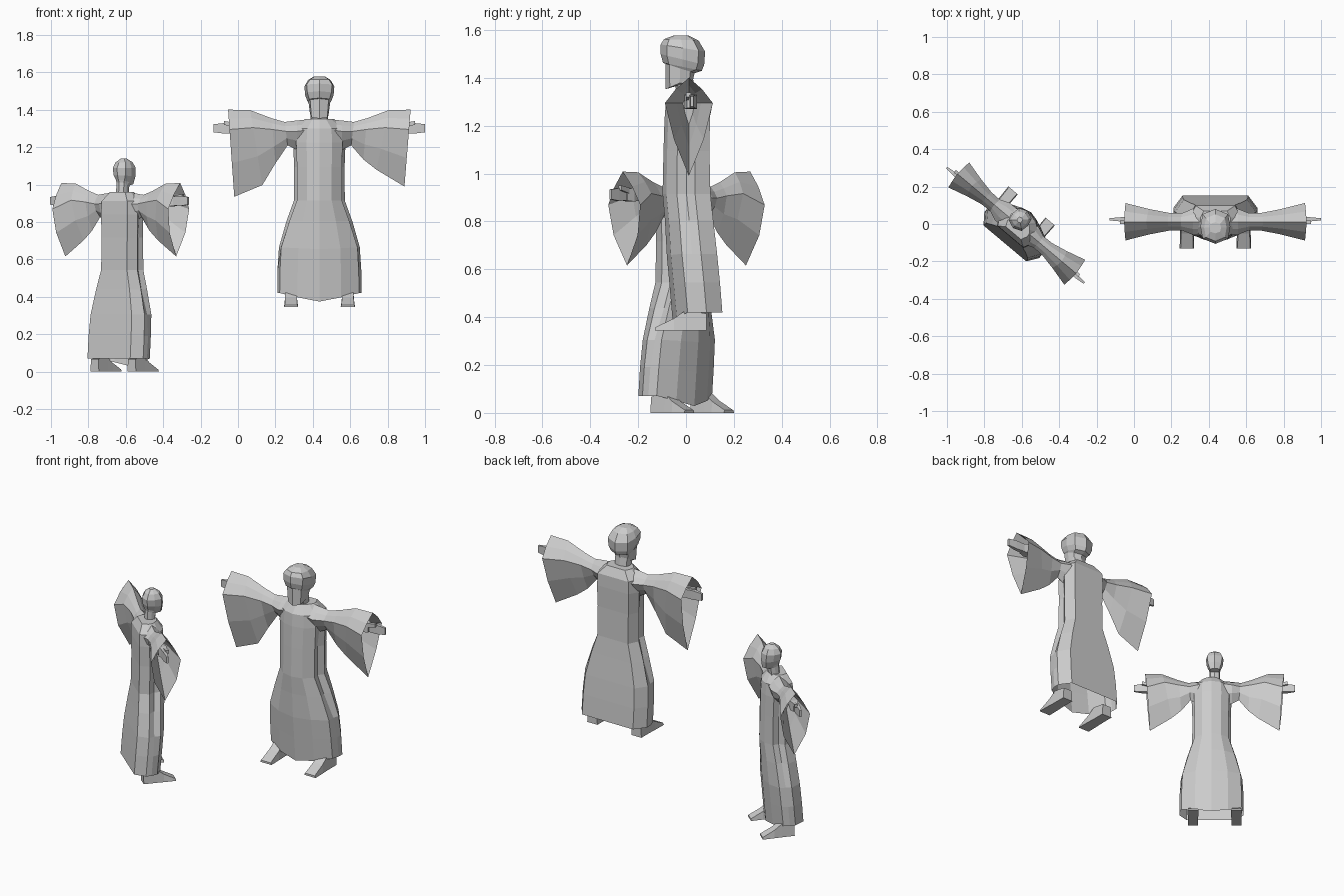
import bpy, bmesh, math
from mathutils import Matrix, Vector

grey = bpy.data.materials.new("plain_grey")
grey.diffuse_color = (0.6, 0.6, 0.6, 1)


def loft(name, rings, place, open_start=False):
    """Skin a list of equal closed rings, cap the ends, place the part."""
    bm = bmesh.new()
    rows = [[bm.verts.new(p) for p in r] for r in rings]
    n = len(rows[0])
    for a, b in zip(rows, rows[1:]):
        for i in range(n):
            j = (i + 1) % n
            bm.faces.new((a[i], a[j], b[j], b[i]))
    start = bm.faces.new(rows[0])
    bm.faces.new(rows[-1])
    bmesh.ops.recalc_face_normals(bm, faces=bm.faces)
    if open_start:
        bmesh.ops.delete(bm, geom=[start], context='FACES_ONLY')
    me = bpy.data.meshes.new(name)
    bm.to_mesh(me)
    bm.free()
    me.materials.append(grey)
    ob = bpy.data.objects.new(name, me)
    ob.matrix_world = place
    bpy.context.collection.objects.link(ob)
    return ob


def robe_ring(z, wf, wb, yf, yb, pinch, sag=0):
    """Twelve-point robe section: flat front, pleated sides, flat back."""
    d = yb - yf
    right = [(0.55 * wf, yf + 0.08 * d, z - sag * 0.5),
             (wf, yf + 0.3 * d, z),
             (wb * (1 - pinch), yf + 0.5 * d, z),
             (wb, yf + 0.68 * d, z),
             (0.78 * wb, yb, z)]
    left = [(-x, y, h) for x, y, h in reversed(right)]
    return [(0, yf, z - sag)] + right + [(0, yb, z)] + left


def head_ring(zf, zb, w, yf, yb):
    """Eight-sided head section, tilted from front to back."""
    out = []
    for i in range(8):
        a = i * math.pi / 4
        s, t = math.sin(a), (1 - math.cos(a)) / 2
        out.append((w * s * (1.2 if i % 2 else 1), yf + (yb - yf) * t, zf + (zb - zf) * t))
    return out


def sleeve_ring(side, xt, xb, zt, zw, zb, h, low_w, yc=0.012):
    """Eight-point drop-shaped sleeve section, long at the bottom."""
    def pt(y, z):
        t = (zt - z) / (zt - zb)
        return (side * (xt + (xb - xt) * t), yc + y, z)
    up, low = zt * 0.55 + zw * 0.45, zw * 0.5 + zb * 0.5
    return [pt(0, zt), pt(0.55 * h, up), pt(h, zw), pt(low_w * h, low),
            pt(0, zb), pt(-low_w * h, low), pt(-h, zw), pt(-0.55 * h, up)]


def box_ring(x, y0, y1, z0, z1):
    return [(x, y0, z0), (x, y1, z0), (x, y1, z1), (x, y0, z1)]


def figure(tag, place, head, drops, low_w, cuff_z, shift):
    # Long robe from hem to collar, open at the hem
    loft(tag + "_robe", [robe_ring(*r) for r in (
        (0.075, 0.212, 0.225, -0.055, 0.152, 0.0, 0.045),
        (0.20, 0.210, 0.224, -0.068, 0.142, 0.0, 0.02),
        (0.32, 0.204, 0.216, -0.080, 0.130, 0.05, 0.01),
        (0.46, 0.160, 0.176, -0.088, 0.114, 0.16),
        (0.57, 0.120, 0.136, -0.098, 0.102, 0.18),
        (0.75, 0.120, 0.135, -0.094, 0.098, 0.18),
        (0.88, 0.124, 0.140, -0.090, 0.100, 0.10),
        (0.955, 0.118, 0.135, -0.084, 0.098, 0.0),
        (1.005, 0.065, 0.080, -0.045, 0.070, 0.0))],
        place @ Matrix.Translation((shift, 0, 0)), True)
    # Head with neck
    loft(tag + "_head", [head_ring(*r) for r in head], place)
    for s, side, drop in ((-1, "right", drops[0]), (1, "left", drops[1])):
        # Wide hanging sleeve with a hollow opening
        loft(f"{tag}_{side}_sleeve", [sleeve_ring(s, *r, low_w) for r in (
            (0.04, 0.05, 1.005, 0.95, 0.84, 0.070),
            (0.12, 0.12, 0.998, 0.94, 0.84, 0.070),
            (0.185, 0.170, 0.990, 0.94, 0.865, 0.046),
            (0.255, 0.235, 1.010, 0.95, 0.79 - drop * 0.4, 0.048),
            (0.370, 0.305, 1.053, 0.96, 0.735 - drop * 1.5, 0.068),
            (0.488, 0.455, 1.056, cuff_z, 0.645 - drop, 0.100),
            (0.36, 0.33, 1.025, 0.95, 0.77 - drop, 0.050),
            (0.26, 0.25, 0.985, 0.95, 0.86, 0.025))], place)
        # Forearm, hand and thumb
        loft(f"{tag}_{side}_forearm", [box_ring(s * x, 0.02 - h, 0.02 + h, 0.955 - k, 0.955 + k)
             for x, h, k in ((0.27, 0.014, 0.015), (0.42, 0.026, 0.03), (0.46, 0.016, 0.026))], place)
        loft(f"{tag}_{side}_hand", [box_ring(s * x, 0.025 - h, 0.025 + h, z0, z1)
             for x, h, z0, z1 in ((0.45, 0.014, 0.93, 0.98), (0.51, 0.011, 0.928, 0.984),
                                  (0.565, 0.006, 0.935, 0.978))], place)
        loft(f"{tag}_{side}_thumb", [box_ring(s * x, 0.0, 0.02, z0, z1)
             for x, z0, z1 in ((0.45, 0.96, 0.985), (0.51, 0.975, 0.995))], place)
        # Wedge foot, toes to the front, with the ankle under the robe
        loft(f"{tag}_{side}_foot", [
            [(s * 0.152 + x * w, y, z) for x, z in ((-1, 0), (1, 0), (0.85, h), (-0.85, h))]
            for y, w, h in ((-0.13, 0.039, 0.012), (-0.05, 0.037, 0.05),
                            (0.0, 0.035, 0.085), (0.085, 0.035, 0.07))], place)


# Head sections: front z, back z, half width, front y, back y
turbaned_head = (
    (0.96, 0.96, 0.045, -0.030, 0.040), (1.02, 1.05, 0.048, -0.045, 0.030),
    (1.008, 1.06, 0.050, -0.085, 0.032), (1.115, 1.075, 0.058, -0.086, 0.036),
    (1.118, 1.085, 0.064, -0.096, 0.066), (1.155, 1.11, 0.076, -0.106, 0.076),
    (1.195, 1.165, 0.080, -0.106, 0.080), (1.217, 1.212, 0.060, -0.092, 0.052),
    (1.233, 1.233, 0.030, -0.050, 0.010))
bare_head = (
    (0.96, 0.96, 0.036, -0.035, 0.035), (1.04, 1.06, 0.036, -0.045, 0.028),
    (1.045, 1.075, 0.040, -0.085, 0.035), (1.09, 1.10, 0.056, -0.092, 0.044),
    (1.14, 1.14, 0.062, -0.090, 0.048), (1.172, 1.172, 0.047, -0.070, 0.030),
    (1.193, 1.193, 0.016, -0.035, 0.000))

# Raised figure facing front, smaller figure turned away
figure("tall_figure", Matrix.Translation((0.435, 0, 0.345)), turbaned_head,
       (0.055, 0.0), 0.62, 0.95, 0.0)
figure("short_figure",
       Matrix.Translation((-0.62, 0.01, 0)) @ Matrix.Rotation(math.radians(140), 4, 'Z')
       @ Matrix.Diagonal(Vector((0.85, 0.87, 0.955, 1))), bare_head,
       (0.0, 0.0), 0.75, 0.91, -0.022)
